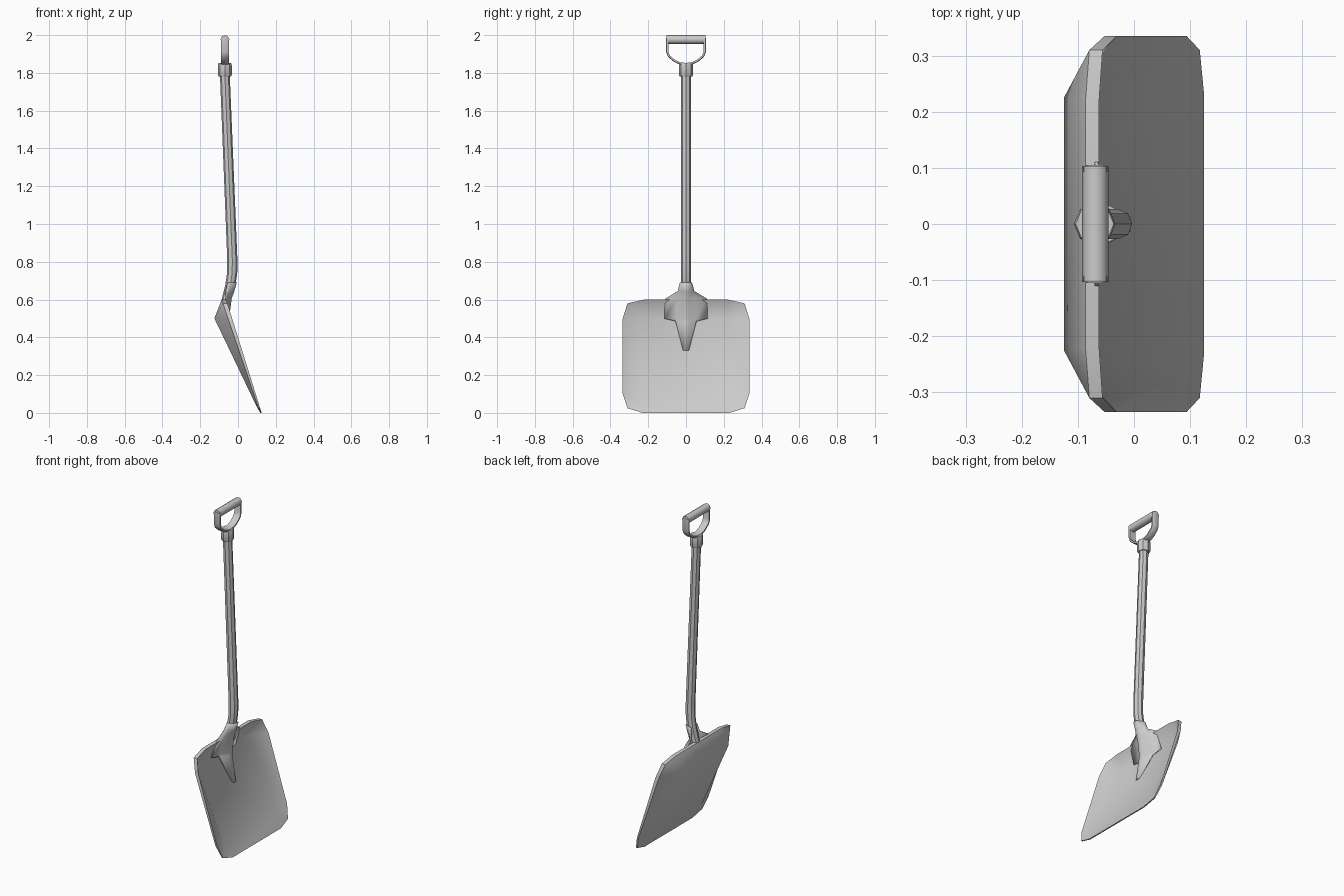
import bpy, bmesh, math
from mathutils import Vector

if "Cube" in bpy.data.objects:
    bpy.data.objects.remove(bpy.data.objects["Cube"])


def make_object(name, verts, faces, angle=40):
    me = bpy.data.meshes.new(name)
    me.from_pydata(verts, [], faces)
    bm = bmesh.new()
    bm.from_mesh(me)
    bmesh.ops.recalc_face_normals(bm, faces=bm.faces)
    bm.to_mesh(me)
    bm.free()
    ob = bpy.data.objects.new(name, me)
    bpy.context.collection.objects.link(ob)
    bpy.ops.object.select_all(action='DESELECT')
    ob.select_set(True)
    bpy.context.view_layer.objects.active = ob
    bpy.ops.object.shade_smooth_by_angle(angle=math.radians(angle))
    return ob


def loft(name, rings, angle=40):
    """Skin closed rings of equal size and cap both ends."""
    n = len(rings[0])
    verts = [v for r in rings for v in r]
    faces = [(i * n + j, i * n + (j + 1) % n, (i + 1) * n + (j + 1) % n, (i + 1) * n + j)
             for i in range(len(rings) - 1) for j in range(n)]
    faces += [tuple(range(n)), tuple(range(len(verts) - n, len(verts)))]
    return make_object(name, verts, faces, angle)


def ring(x, z, r, tilt=0.0, sides=8):
    """Horizontal ring around a shaft axis; tilt is the axis lean in x."""
    out = []
    for k in range(sides):
        a = 2 * math.pi * k / sides
        c, s = r * math.cos(a), r * math.sin(a)
        out.append((x + c * math.cos(tilt), s, z - c * math.sin(tilt)))
    return out


# Blade: thin dished scoop, rim outline and rectangular floor
def thick(z):
    return 0.008 + 0.027 * z


corner_top = [(0.335, 0.50), (0.31, 0.58), (0.22, 0.60)]
corner_low = [(0.23, 0.0), (0.31, 0.025), (0.335, 0.10)]
half = corner_low + corner_top
rim = half + [(-y, z) for y, z in reversed(half)]
floor = [(0.26, 0.07), (0.225, 0.50), (-0.225, 0.50), (-0.26, 0.07)]
back = [(0.125 - 0.312 * z - thick(z), y, z) for y, z in rim]
back += [(0.115 - 0.48 * z, y, z) for y, z in floor]
front = [(x + thick(z), y, z) for x, y, z in back]
n = len(back)
skin = [(12, 13, 14, 15)]
for i in range(12):
    j = (i + 1) % 12
    a, b = 12 + i // 3, 12 + j // 3
    skin.append((i, j, a) if a == b else (i, j, b, a))
faces = skin + [tuple(v + n for v in f) for f in skin]
faces += [(i, (i + 1) % 12, (i + 1) % 12 + n, i + n) for i in range(12)]
make_object("blade", back + front, faces, 45)

# Shaft: long octagonal pole with a bend above the blade
path = [(-0.068, 0.54, 0.022), (-0.062, 0.60, 0.025), (-0.04, 0.68, 0.027),
        (-0.031, 0.74, 0.027), (-0.03, 0.81, 0.027), (-0.07, 1.80, 0.026)]
loft("shaft", [ring(x, z, r) for x, z, r in path])

# Socket: winged strap over the blade, ridge tapering down to a point
# columns: z, wing y, wing x, base y, base x, ridge y, ridge x
rows = [(0.69, 0.029, -0.055, 0.030, -0.045, 0.012, -0.009),
        (0.645, 0.042, -0.065, 0.031, -0.050, 0.012, -0.022),
        (0.605, 0.11, -0.066, 0.045, -0.060, 0.012, -0.036),
        (0.50, 0.115, -0.098, 0.052, -0.092, 0.012, -0.050),
        (0.485, 0.055, -0.090, 0.048, -0.086, 0.012, -0.050),
        (0.33, 0.014, -0.030, 0.012, -0.028, 0.006, -0.022)]
verts, faces = [], []
for z, wy, wx, by, bx, ry, rx in rows:
    side = [(wx, wy, z), (bx, by, z), (rx, ry, z)]
    verts += side + [(x, -y, zz) for x, y, zz in reversed(side)]
for i in range(len(rows) - 1):
    for j in range(5):
        a = i * 6 + j
        faces.append((a, a + 1, a + 7, a + 6))
socket = make_object("socket", verts, faces, 50)
mod = socket.modifiers.new("thickness", 'SOLIDIFY')
mod.thickness = 0.006
mod.offset = 0

# Collar joining shaft and handle
collar = [(1.782, 0.033), (1.79, 0.037), (1.84, 0.037), (1.852, 0.034)]
loft("collar", [ring(-0.07, z, r) for z, r in collar])

# Handle bow: flat strap sweeping up both sides of the grip
right = [(0.0, 1.847), (0.03, 1.85), (0.06, 1.863), (0.09, 1.888),
         (0.099, 1.91), (0.099, 1.985)]
pts = [Vector((-y, z)) for y, z in reversed(right[1:])] + [Vector(p) for p in right]
rings = []
for i, p in enumerate(pts):
    t = (pts[min(i + 1, len(pts) - 1)] - pts[max(i - 1, 0)]).normalized()
    nrm = Vector((-t.y, t.x))
    rings.append([(-0.069 + u, p.x + nrm.x * v, p.y + nrm.y * v)
                  for u, v in ((0.021, -0.003), (0.016, -0.006), (-0.016, -0.006),
                               (-0.021, -0.003), (-0.021, 0.006), (0.021, 0.006))])
loft("handle_bow", rings)

# Grip bar across the top
grip = []
for y in (-0.103, 0.103):
    grip.append([(-0.069 + 0.0235 * math.cos(k * math.pi / 4), y,
                  1.9765 + 0.0235 * math.sin(k * math.pi / 4)) for k in range(8)])
loft("grip", grip, 50)
